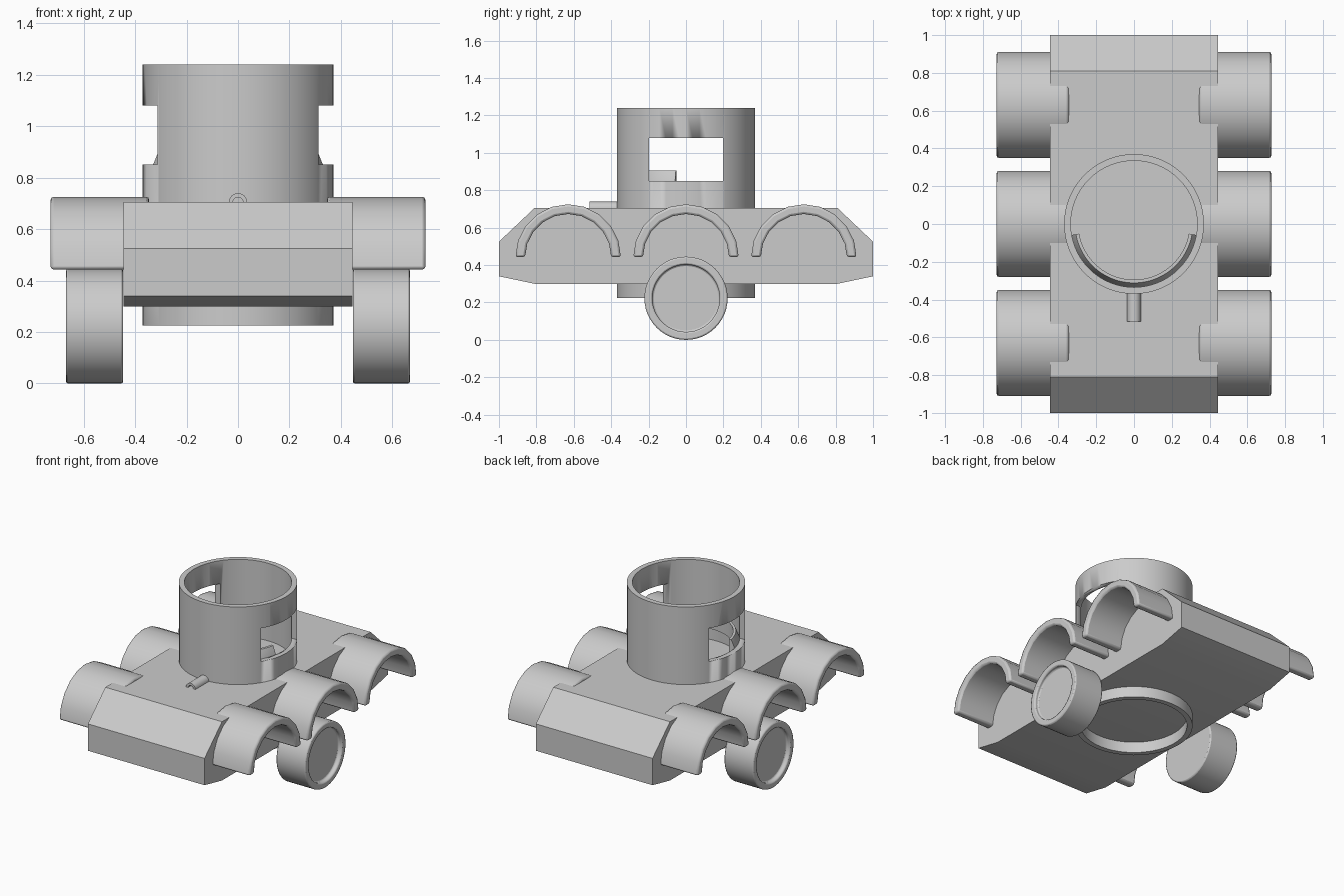
import bpy, bmesh
from math import cos, sin, radians

if "Cube" in bpy.data.objects:
    bpy.data.objects.remove(bpy.data.objects["Cube"])

PLACE = {
    'X': lambda u, v, h: (h, u, v),
    'Y': lambda u, v, h: (u, h, v),
    'Z': lambda u, v, h: (u, v, h),
}


def finish(name, bm, bevel=0.0, angle=35):
    bmesh.ops.remove_doubles(bm, verts=bm.verts, dist=1e-5)
    bmesh.ops.recalc_face_normals(bm, faces=bm.faces)
    mesh = bpy.data.meshes.new(name)
    bm.to_mesh(mesh)
    bm.free()
    ob = bpy.data.objects.new(name, mesh)
    bpy.context.collection.objects.link(ob)
    bpy.ops.object.select_all(action='DESELECT')
    ob.select_set(True)
    bpy.context.view_layer.objects.active = ob
    bpy.ops.object.shade_smooth_by_angle(angle=radians(angle))
    if bevel:
        mod = ob.modifiers.new("bevel", 'BEVEL')
        mod.width, mod.segments = bevel, 2
        mod.limit_method, mod.angle_limit = 'ANGLE', radians(50)
    return ob


def lathe(name, profile, axis, centre, segs, start=0, sweep=360, **kw):
    """Sweep a closed (radius, height) profile about an axis."""
    bm = bmesh.new()
    full = sweep == 360
    rings = []
    for i in range(segs if full else segs + 1):
        a = radians(start + sweep * i / segs)
        rings.append([bm.verts.new(PLACE[axis](r * cos(a), r * sin(a), h))
                      for r, h in profile])
    n = len(profile)
    for i in range(segs):
        a, b = rings[i], rings[(i + 1) % len(rings)]
        for j in range(n):
            k = (j + 1) % n
            if profile[j][0] == 0 and profile[k][0] == 0:
                continue
            bm.faces.new((a[j], a[k], b[k], b[j]))
    if not full:
        bm.faces.new(rings[0])
        bm.faces.new(rings[-1])
    bmesh.ops.translate(bm, verts=bm.verts, vec=centre)
    return finish(name, bm, **kw)


# Hull: side profile extruded across the width
side = [(-1, .34), (-1, .525), (-.81, .705), (.81, .705),
        (1, .525), (1, .34), (.81, .30), (-.81, .30)]
bm = bmesh.new()
face = bm.faces.new([bm.verts.new((-.445, y, z)) for y, z in side])
ext = bmesh.ops.extrude_face_region(bm, geom=[face])
bmesh.ops.translate(bm, vec=(.89, 0, 0),
                    verts=[v for v in ext['geom'] if isinstance(v, bmesh.types.BMVert)])
finish("hull", bm)

# Fenders and wheels on both sides
for s, label in ((-1, "left"), (1, "right")):
    arch = [(.23, s * .345), (.282, s * .345), (.282, s * .728), (.23, s * .728)]
    for y, pos in ((-.63, "front"), (0, "middle"), (.63, "rear")):
        lathe(f"{label}_{pos}_fender", arch, 'X', (0, y, .443), 10,
              start=0, sweep=180, bevel=.012)
    tyre = [(0, s * .446), (.2225, s * .446), (.2225, s * .668),
            (.18, s * .668), (.18, s * .64), (0, s * .64)]
    lathe(f"{label}_wheel", tyre, 'X', (0, 0, .2225), 48, bevel=.008)

# Turret tube, open at both ends, with a window through each side
turret = lathe("turret", [(.335, .225), (.37, .225), (.37, 1.24), (.335, 1.24)],
               'Z', (0, 0, 0), 64)
bm = bmesh.new()
bmesh.ops.create_cube(bm, size=1)
bmesh.ops.scale(bm, verts=bm.verts, vec=(1.2, .395, .23))
bmesh.ops.translate(bm, verts=bm.verts, vec=(0, 0, .965))
cutter = finish("window_cutter", bm)
cutter.hide_render = True
bpy.context.view_layer.objects.active = turret
cut = turret.modifiers.new("windows", 'BOOLEAN')
cut.operation, cut.solver, cut.object = 'DIFFERENCE', 'EXACT', cutter
bpy.ops.object.modifier_apply(modifier=cut.name)
bpy.data.objects.remove(cutter)

# Curved ledge inside the front of the turret
lathe("inner_ledge", [(.295, .80), (.338, .80), (.335, .85), (.312, .905), (.295, .905)],
      'Z', (0, 0, 0), 32, start=190, sweep=160)

# Half-pipe barrel at the front
lathe("barrel", [(.02, -.515), (.036, -.515), (.036, -.35), (.02, -.35)],
      'Y', (0, 0, .703), 12, start=0, sweep=180)
